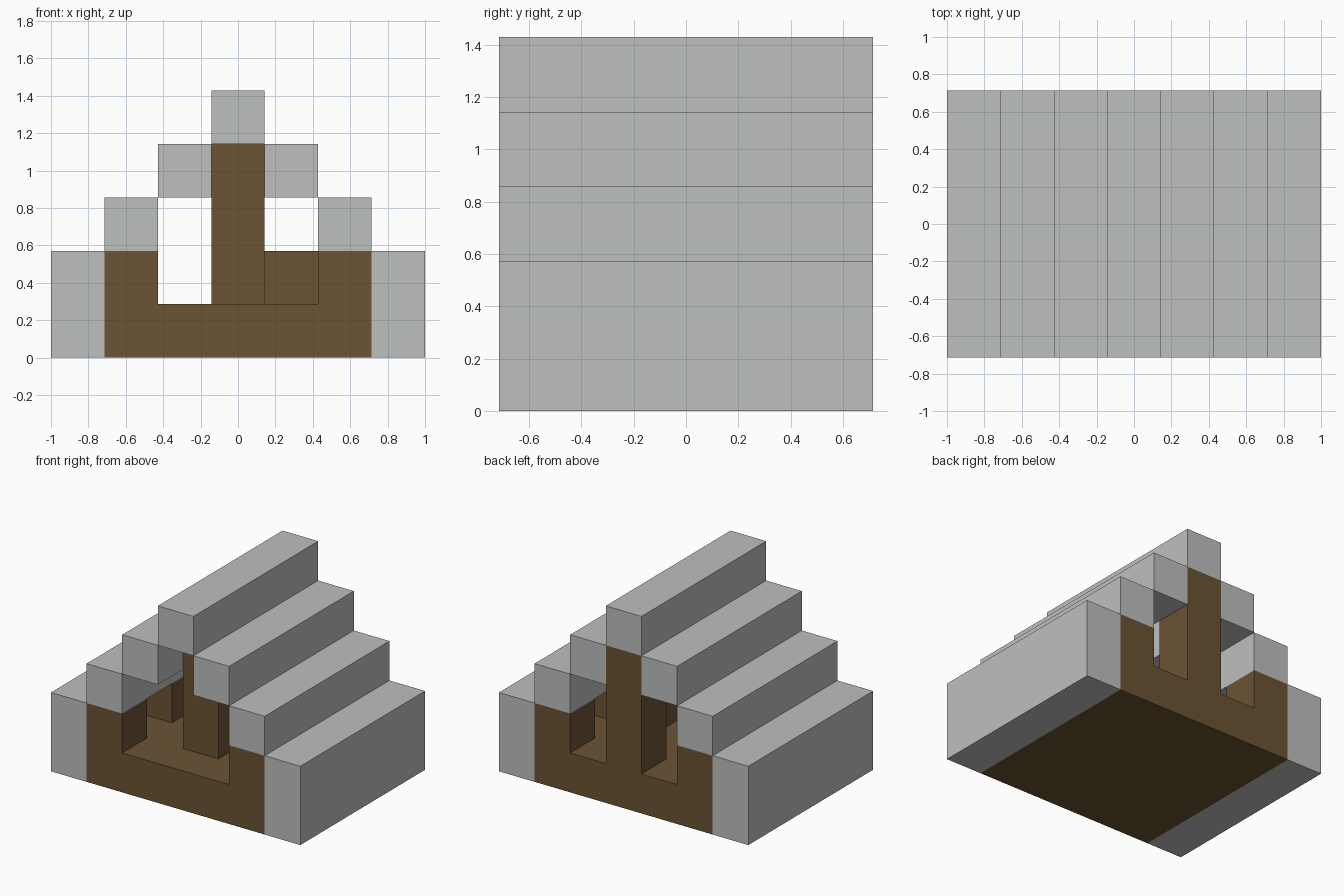
import bpy
import bmesh
from mathutils import Vector

if "Cube" in bpy.data.objects:
    bpy.data.objects.remove(bpy.data.objects["Cube"], do_unlink=True)

U = 2 / 7  # one block


def material(name, color):
    mat = bpy.data.materials.new(name)
    mat.use_nodes = True
    mat.diffuse_color = color
    mat.node_tree.nodes["Principled BSDF"].inputs["Base Color"].default_value = color
    return mat


stone = material("pale grey stone", (0.51, 0.53, 0.52, 1))
wood = material("brown wood", (0.147, 0.087, 0.034, 1))


def block(name, mat, column, z0, z1, row=0, rows=5, columns=1):
    """Box centred on a block column; row 0 is at the front."""
    size = Vector((columns, rows, z1 - z0)) * U
    centre = Vector((column, row + rows / 2 - 2.5, (z0 + z1) / 2)) * U
    bm = bmesh.new()
    bmesh.ops.create_cube(bm, size=1)
    for v in bm.verts:
        v.co = Vector(a * b for a, b in zip(v.co, size))
    mesh = bpy.data.meshes.new(name)
    bm.to_mesh(mesh)
    bm.free()
    mesh.materials.append(mat)
    obj = bpy.data.objects.new(name, mesh)
    obj.location = centre
    bpy.context.collection.objects.link(obj)
    return obj


# Floor and ridge
block("floor", wood, 0, 0, 1, columns=5)
block("roof_ridge", stone, 0, 4, 5)

# Mirrored stepped roof, outer walls and inner wall piers with niches between
for side, label in ((1, "left"), (-1, "right")):
    block(f"outer_wall_{label}", stone, 3 * side, 0, 2)
    block(f"lower_roof_step_{label}", stone, 2 * side, 2, 3)
    block(f"upper_roof_step_{label}", stone, side, 3, 4)
    for row, place in ((0, "front"), (2, "middle"), (4, "back")):
        block(f"wall_pier_{label}_{place}", wood, 2 * side, 1, 2, row, 1)

# Ridge posts and the low block inside
block("front_post", wood, 0, 1, 4, 1, 1)
block("back_post", wood, 0, 1, 4, 4, 1)
block("inner_block", wood, 1, 1, 2, 2, 1)
